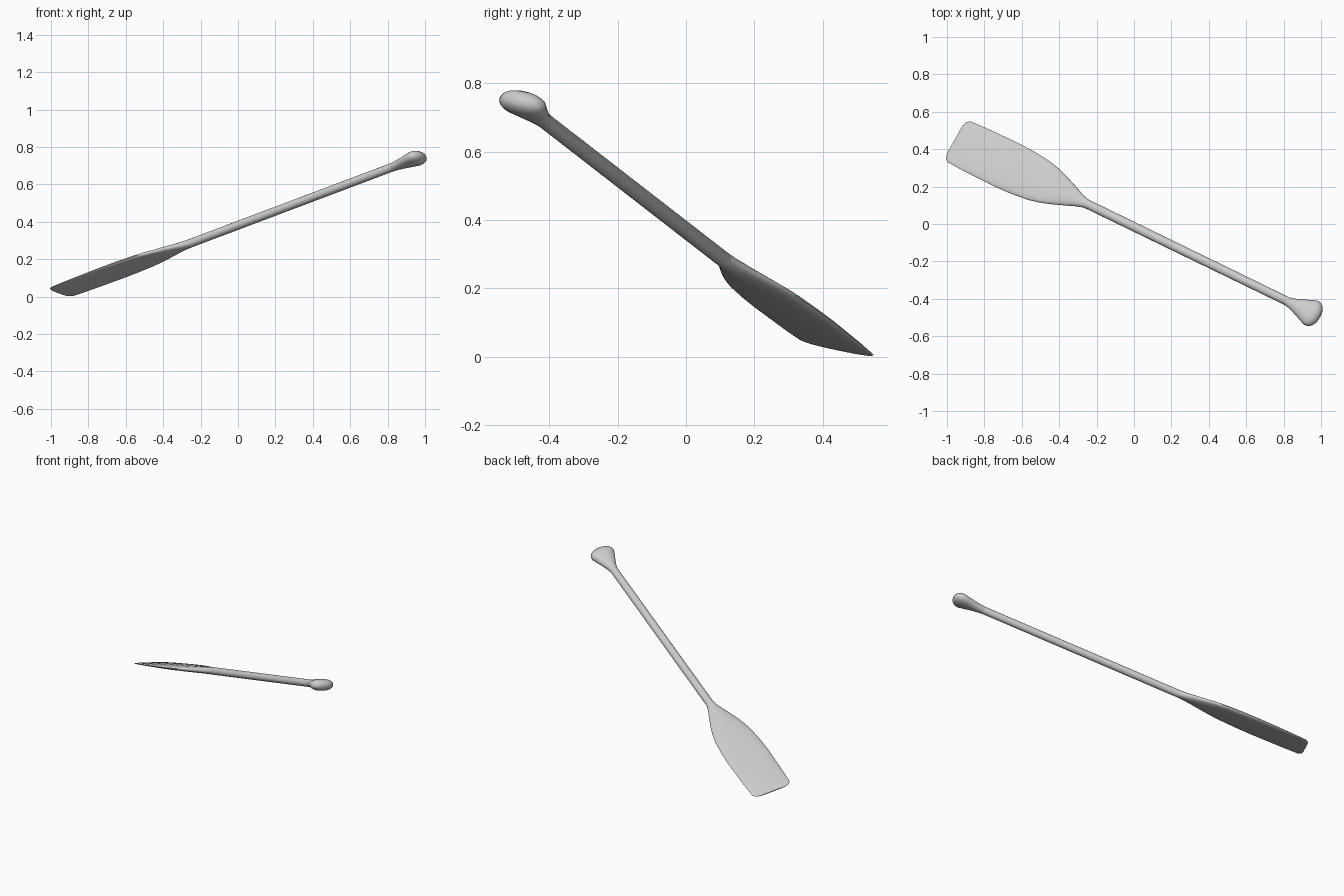
import bpy, bmesh, math
from mathutils import Vector

if "Cube" in bpy.data.objects:
    bpy.data.objects.remove(bpy.data.objects["Cube"])

# Paddle frame: centre point, long axis, width axis, face normal
O = Vector((0, -0.015, 0.381))
D = Vector((0.852, -0.414, 0.321)).normalized()
W = Vector((0.48, 0.86, -0.18))
W = (W - D * W.dot(D)).normalized()
N = D.cross(W)
SEG = 24


def loft(name, sections, cap=None):
    """Skin superellipse sections (t, half width, half thickness, exponent)."""
    bm = bmesh.new()
    rings = []
    for t, hw, ht, e in sections:
        ring = []
        for i in range(SEG):
            a = 2 * math.pi * i / SEG
            c, s = math.cos(a), math.sin(a)
            u = math.copysign(abs(c) ** (2 / e), c) * hw
            v = math.copysign(abs(s) ** (2 / e), s) * ht
            ring.append(bm.verts.new(O + D * t + W * u + N * v))
        rings.append(ring)
    for r0, r1 in zip(rings, rings[1:]):
        for i in range(SEG):
            j = (i + 1) % SEG
            bm.faces.new((r0[i], r0[j], r1[j], r1[i]))
    if cap == "start":
        bm.faces.new(rings[0][::-1])
    if cap == "end":
        bm.faces.new(rings[-1])
    bmesh.ops.recalc_face_normals(bm, faces=bm.faces)
    me = bpy.data.meshes.new(name)
    bm.to_mesh(me)
    bm.free()
    ob = bpy.data.objects.new(name, me)
    bpy.context.collection.objects.link(ob)
    bpy.ops.object.select_all(action="DESELECT")
    ob.select_set(True)
    bpy.context.view_layer.objects.active = ob
    bpy.ops.object.shade_smooth_by_angle(angle=math.radians(50))
    return ob


# Flat blade, thinning toward a squared tip with rounded corners
loft("blade", [
    (-1.125, 0.086, 0.003, 2.4),
    (-1.118, 0.112, 0.004, 2.4),
    (-1.100, 0.127, 0.006, 2.4),
    (-1.000, 0.132, 0.010, 2.4),
    (-0.800, 0.135, 0.015, 2.4),
    (-0.700, 0.131, 0.017, 2.4),
    (-0.600, 0.121, 0.018, 2.4),
    (-0.540, 0.108, 0.019, 2.4),
    (-0.480, 0.090, 0.020, 2.3),
    (-0.400, 0.060, 0.021, 2.2),
    (-0.340, 0.036, 0.022, 2.1),
    (-0.300, 0.025, 0.023, 2.0),
], cap="start")

# Round shaft
loft("shaft", [(-0.300, 0.025, 0.023, 2), (0.965, 0.024, 0.023, 2)])

# Flared grip with a domed end
loft("grip", [
    (0.965, 0.024, 0.023, 2.0),
    (1.000, 0.033, 0.025, 2.0),
    (1.040, 0.048, 0.029, 2.0),
    (1.080, 0.064, 0.033, 2.1),
    (1.110, 0.075, 0.036, 2.2),
    (1.130, 0.073, 0.035, 2.2),
    (1.148, 0.060, 0.029, 2.2),
    (1.160, 0.040, 0.019, 2.1),
    (1.165, 0.018, 0.008, 2.0),
], cap="end")
